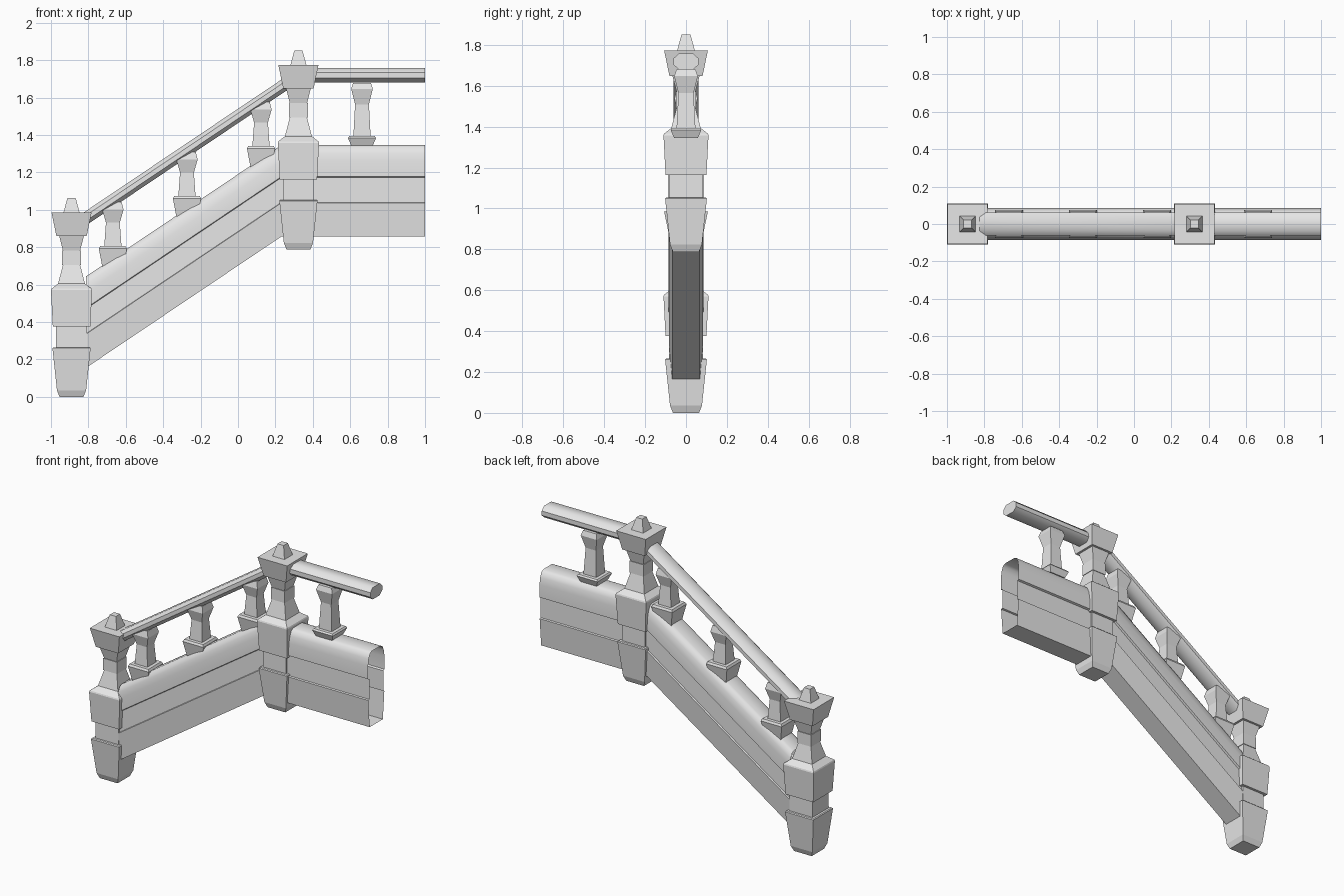
import bpy
import bmesh
from math import radians

cube = bpy.data.objects.get("Cube")
if cube:
    bpy.data.objects.remove(cube, do_unlink=True)

stone = bpy.data.materials.new("plain_grey")
stone.use_nodes = True
GREY = (0.8, 0.8, 0.8, 1)
stone.diffuse_color = GREY
stone.node_tree.nodes["Principled BSDF"].inputs["Base Color"].default_value = GREY


def loft(name, rings, closed_ends=True, smooth=None):
    """Skin a list of equal closed rings into one object."""
    bm = bmesh.new()
    loops = [[bm.verts.new(p) for p in ring] for ring in rings]
    n = len(loops[0])
    for a, b in zip(loops, loops[1:]):
        for i in range(n):
            j = (i + 1) % n
            bm.faces.new((a[i], a[j], b[j], b[i]))
    if closed_ends:
        bm.faces.new(loops[0][::-1])
        bm.faces.new(loops[-1])
    bmesh.ops.recalc_face_normals(bm, faces=bm.faces)
    mesh = bpy.data.meshes.new(name)
    bm.to_mesh(mesh)
    bm.free()
    mesh.materials.append(stone)
    obj = bpy.data.objects.new(name, mesh)
    bpy.context.collection.objects.link(obj)
    if smooth:
        bpy.ops.object.select_all(action='DESELECT')
        obj.select_set(True)
        bpy.context.view_layer.objects.active = obj
        bpy.ops.object.shade_smooth_by_angle(angle=radians(smooth))
    return obj


def square_turning(name, x, base, profile):
    """Stack squares of the given (half width, height) pairs."""
    corners = [(-1, -1), (1, -1), (1, 1), (-1, 1)]
    return loft(name, [[(x + w * cx, w * cy, base + z) for cx, cy in corners]
                       for w, z in profile])


def run(name, half, stations, closed_ends, smooth):
    """Sweep a mirrored (y, z) half profile along (x, z shift) stations."""
    section = half + [(-y, z) for y, z in reversed(half)]
    return loft(name, [[(x, y, z + dz) for y, z in section] for x, dz in stations],
                closed_ends, smooth)


# Newel posts
POST = [(0.064, 0), (0.078, 0.035), (0.102, 0.26), (0.097, 0.265), (0.083, 0.265),
        (0.083, 0.375), (0.1, 0.375), (0.11, 0.57), (0.107, 0.578), (0.072, 0.605),
        (0.046, 0.705), (0.05, 0.705), (0.05, 0.782), (0.046, 0.782), (0.066, 0.86),
        (0.081, 0.86), (0.107, 0.985), (0.043, 0.985), (0.022, 1.063)]
LOW_X, HIGH_X, RISE = -0.89, 0.323, 0.788
square_turning("lower_post", LOW_X, 0, POST)
square_turning("upper_post", HIGH_X, RISE, POST)

# Side panels: hollow shells with a recessed band and a rounded top
SLOPE = 0.672
PANEL = [(0.068, 0.857), (0.083, 1.037), (0.072, 1.04), (0.072, 1.172), (0.085, 1.177),
         (0.085, 1.26), (0.078, 1.305), (0.065, 1.335), (0.045, 1.346)]
BEND = 0.232
run("sloped_panel", PANEL, [(-0.812, (-0.812 - BEND) * SLOPE), (BEND, 0)], False, 40)
run("level_panel", PANEL, [(BEND, 0), (1, 0)], False, 40)

# Handrails
RAIL = [(0.035, 1.68), (0.062, 1.704), (0.062, 1.733), (0.037, 1.757)]
run("sloped_handrail", RAIL, [(-0.87, (-0.87 - HIGH_X) * SLOPE), (HIGH_X, 0)], True, 46)
run("level_handrail", RAIL, [(HIGH_X, 0), (1, 0)], True, 46)

# Balusters: a deep base on the slope, a shallow one on the level
SLOPED = [(0.047, -0.16), (0.075, -0.014), (0.068, 0), (0.046, 0),
          (0.037, 0.125), (0.057, 0.195), (0.047, 0.235)]
LEVEL = [(0.058, -0.05), (0.075, -0.01), (0.068, 0), (0.046, 0),
         (0.037, 0.17), (0.058, 0.253), (0.047, 0.285)]
for i in range(3):
    square_turning(f"sloped_baluster_{i + 1}", -0.669 + 0.396 * i, 0.806 + 0.2675 * i, SLOPED)
square_turning("level_baluster", 0.663, 1.394, LEVEL)
